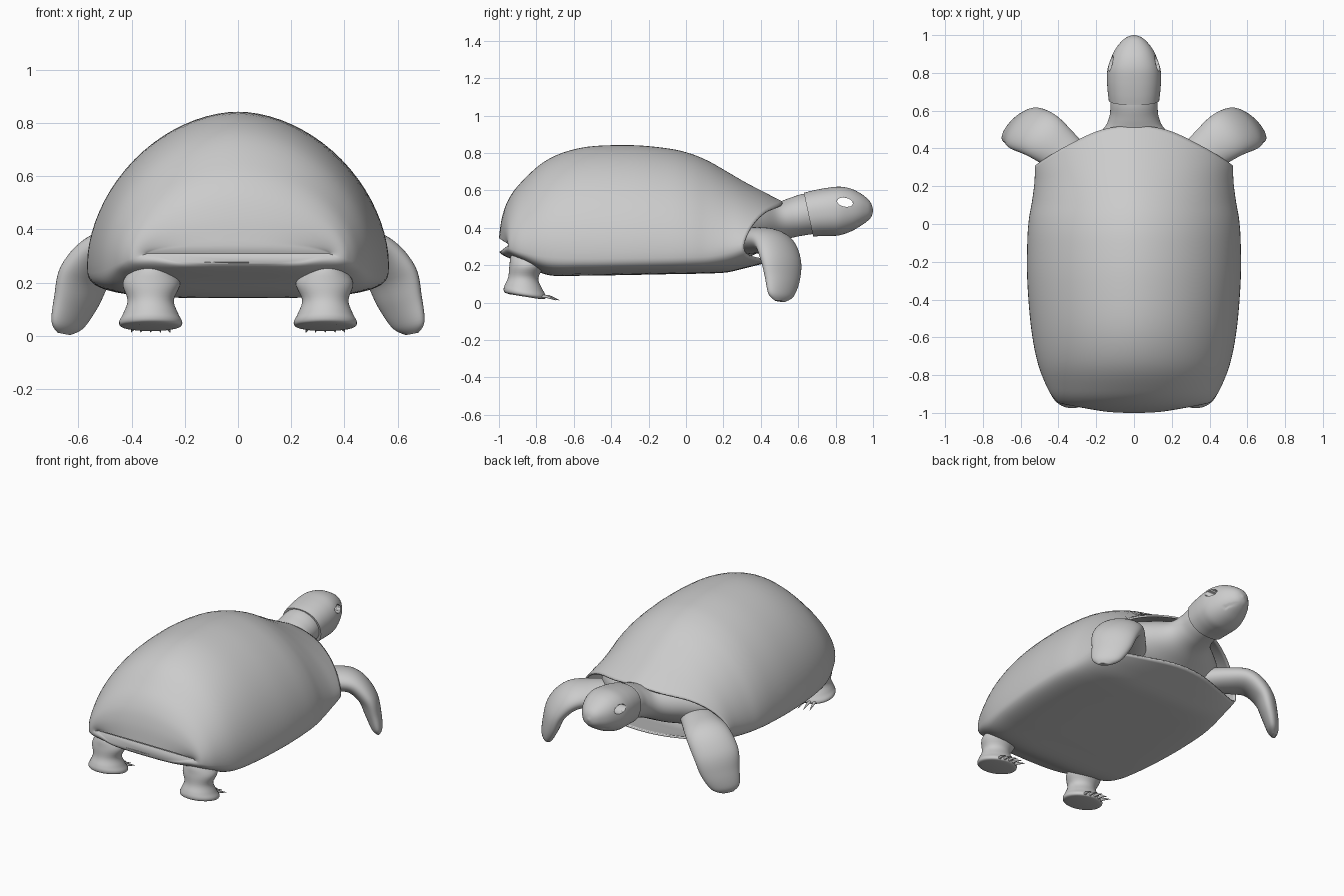
import bpy, bmesh, math
from mathutils import Vector

if "Cube" in bpy.data.objects:
    bpy.data.objects.remove(bpy.data.objects["Cube"])

grey = bpy.data.materials.new("plain grey")
grey.use_nodes = True
COLOUR = (0.6, 0.6, 0.6, 1)
grey.diffuse_color = COLOUR
grey.node_tree.nodes["Principled BSDF"].inputs["Base Color"].default_value = COLOUR


def spline(rows, t):
    """Smooth interpolation through table rows at parameter t."""
    last = len(rows) - 1
    i = max(0, min(int(t), last - 1))
    f = t - i
    picks = [rows[max(0, min(k, last))] for k in range(i - 1, i + 3)]
    return [0.5 * (2 * b + (c - a) * f + (2 * a - 5 * b + 4 * c - d) * f ** 2
                   + (3 * b - a - 3 * c + d) * f ** 3) for a, b, c, d in zip(*picks)]


def refine(rows, per):
    count = (len(rows) - 1) * per
    return [spline(rows, k / per) for k in range(count + 1)]


def oval(angle, power=2.0):
    """Point on a unit superellipse."""
    c, s = math.cos(angle), math.sin(angle)
    e = 2 / power
    return math.copysign(abs(c) ** e, c), math.copysign(abs(s) ** e, s)


def angles(n):
    return [2 * math.pi * k / n for k in range(n)]


def loft(name, rings, cap_start=True, cap_end=True, sharp=50):
    """Skin a list of closed rings."""
    bm = bmesh.new()
    loops = [[bm.verts.new(p) for p in ring] for ring in rings]
    n = len(loops[0])
    for a, b in zip(loops, loops[1:]):
        for k in range(n):
            j = (k + 1) % n
            bm.faces.new((a[k], a[j], b[j], b[k]))
    if cap_start:
        bm.faces.new(loops[0])
    if cap_end:
        bm.faces.new(loops[-1])
    bmesh.ops.recalc_face_normals(bm, faces=bm.faces)
    mesh = bpy.data.meshes.new(name)
    bm.to_mesh(mesh)
    bm.free()
    mesh.materials.append(grey)
    obj = bpy.data.objects.new(name, mesh)
    bpy.context.collection.objects.link(obj)
    bpy.ops.object.select_all(action='DESELECT')
    obj.select_set(True)
    bpy.context.view_layer.objects.active = obj
    bpy.ops.object.shade_smooth_by_angle(angle=math.radians(sharp))
    return obj


# Shell: y, top, widest level, bottom, half width
shell_rows = [
    (-1, .345, .305, .272, .345), (-.985, .45, .305, .258, .385),
    (-.95, .55, .3, .24, .418), (-.88, .645, .29, .21, .458), (-.74, .765, .28, .148, .51),
    (-.55, .83, .27, .144, .545), (-.3, .842, .27, .148, .565), (-.1, .825, .27, .152, .565),
    (.02, .798, .27, .154, .557), (.12, .757, .27, .156, .54), (.22, .70, .285, .162, .527),
    (.32, .642, .305, .185, .522), (.42, .59, .33, .21, .5), (.52, .538, .35, .235, .46)]
end = len(shell_rows) - 1
steps = 64
shell_rings = []
for k in range(steps + 1):
    ring = []
    front = (k / steps) ** 4
    rear = (1 - k / steps) ** 5
    for a in angles(80):
        upper = math.sin(a) >= 0
        c, s = oval(a, 1.87 - .32 * front if upper else 4 - 1.6 * front)
        # the front opening slants back towards the sides
        drop = 2.1 * c * c if upper else .4 + 1.7 * c * c
        y, top, mid, low, w = spline(shell_rows, (end - drop) * k / steps)
        # the tail end is bowed, with a slight arch over each leg
        y += .055 * rear * abs(c) ** 2.5
        arch = .022 * rear * math.exp(-((abs(w * c) - .33) / .08) ** 2) * min(1, max(0, -2 * s))
        ring.append((w * c, y, arch + mid + s * (top - mid if upper else mid - low)))
    shell_rings.append(ring)
shell = loft("shell", shell_rings, cap_end=False)
rim = shell.modifiers.new("rim", 'SOLIDIFY')
rim.thickness = 0.012
rim.offset = -1

# Neck flaring into the body: y, centre z, half width, half height
neck_rows = [(.15, .39, .45, .18), (.24, .395, .43, .175), (.33, .41, .37, .16),
             (.42, .425, .265, .13), (.5, .435, .165, .102), (.57, .455, .13, .103),
             (.64, .472, .125, .108), (.72, .48, .12, .105)]
loft("neck", [[(w * c, y - .02 * s, z + h * s) for c, s in map(oval, angles(48))]
              for y, z, w, h in refine(neck_rows, 5)])

# Head: y, centre z, half height, half width, backward tilt
head_rows = [(.655, .47, .117, .134, .025), (.7, .478, .122, .139, .02),
             (.76, .485, .128, .143, .01), (.82, .49, .13, .14, 0), (.88, .495, .115, .121, 0),
             (.93, .497, .089, .096, 0), (.97, .496, .06, .063, 0), (.99, .494, .036, .036, 0),
             (1, .492, .006, .006, 0)]
head_rings = []
for y, z, h, w, tilt in refine(head_rows, 7):
    ring = []
    for a in angles(72):
        c, s = oval(a, 2.25)
        p = Vector((w * c, y - tilt * s, z + h * s))
        # mouth crease
        if y > .915 and abs(p.z - .43 - .3 * (y - .93)) < .006:
            p.x *= .93
        ring.append(p)
    head_rings.append(ring)
head = loft("head", head_rings)

# Eye openings cut through the head
cutter = loft("eye_cutter", [[(x, .85 + .042 * c, .537 + .024 * s - .006 * c)
                              for c, s in map(oval, angles(32))] for x in (-.3, .3)])
cut = head.modifiers.new("eyes", 'BOOLEAN')
cut.operation = 'DIFFERENCE'
cut.object = cutter
bpy.context.view_layer.objects.active = head
bpy.ops.object.modifier_apply(modifier="eyes")
bpy.data.objects.remove(cutter)

# Flipper: x, y, z, half width, half thickness
flipper_rows = [(.28, .3, .33, .095, .07), (.39, .392, .333, .115, .07),
                (.49, .468, .318, .132, .068), (.57, .505, .235, .135, .06),
                (.607, .515, .13, .116, .05), (.64, .508, .042, .085, .034),
                (.654, .502, .008, .035, .012)]
# Rear leg: x, y, z, x radius, y radius, slope of the sole
leg_rows = [(.325, -.81, .32, .05, .05, 0), (.325, -.845, .262, .07, .085, 0),
            (.325, -.85, .2, .108, .094, 0), (.328, -.87, .135, .087, .08, .04),
            (.328, -.868, .085, .103, .1, .12), (.328, -.862, .055, .118, .113, .16),
            (.328, -.862, .038, .114, .108, .16), (.328, -.862, .032, .09, .085, .16)]

for side, sx in (("left", 1), ("right", -1)):
    rows = refine(flipper_rows, 6)
    wide = Vector((.65, -.76, .12))
    rings = []
    for k, row in enumerate(rows):
        ahead, behind = rows[min(k + 1, len(rows) - 1)], rows[max(k - 1, 0)]
        tangent = (Vector(ahead[:3]) - Vector(behind[:3])).normalized()
        thick = wide.cross(tangent).normalized()
        ring = [Vector(row[:3]) + wide * row[3] * c + thick * row[4] * s
                for c, s in map(oval, angles(40))]
        rings.append([(sx * p.x, p.y, max(p.z, 0)) for p in ring])
    loft(side + "_flipper", rings)

    loft(side + "_rear_leg", [[(sx * (x + rx * c), y + ry * s, z - slope * ry * s)
                               for c, s in map(oval, angles(40))]
                              for x, y, z, rx, ry, slope in refine(leg_rows, 5)])

    # Claws fan out from the toe
    for i in range(5):
        fan = math.radians(90 + (i - 2) * 17)
        out = Vector((math.cos(fan) * .3, math.sin(fan), 0)).normalized()
        across = Vector((-out.y, out.x, 0))
        base = Vector((.328 + .1 * math.cos(fan), -.862 + .095 * math.sin(fan), .033))
        rings = []
        for d, z, r in ((0, 0, .01), (.035, 0, .008), (.065, -.01, .005), (.09, -.02, .001)):
            centre = base + out * d + Vector((0, 0, z))
            ring = [centre + across * r * c + Vector((0, 0, r * s)) for c, s in map(oval, angles(10))]
            rings.append([(sx * p.x, p.y, p.z) for p in ring])
        loft(f"{side}_claw_{i + 1}", rings)
